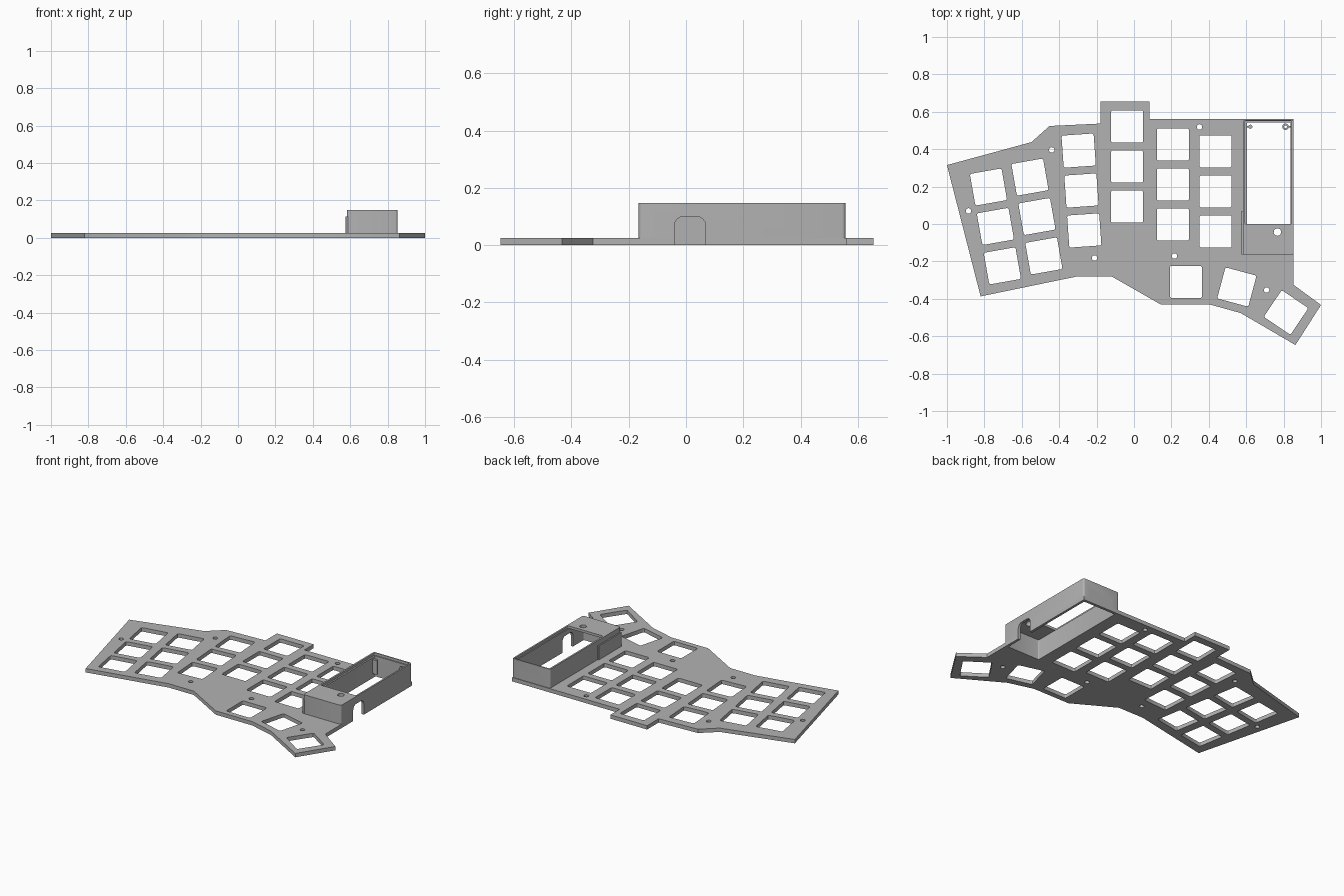
import bpy, bmesh
from math import radians, pi, cos, sin
from mathutils import Matrix, Vector

old = bpy.data.objects.get("Cube")
if old:
    bpy.data.objects.remove(old)

grey = bpy.data.materials.new("plain grey")
grey.use_nodes = True
colour = (0.45, 0.45, 0.45, 1)
grey.diffuse_color = colour
grey.node_tree.nodes["Principled BSDF"].inputs["Base Color"].default_value = colour

THICK, TOP, LIP = 0.025, 0.148, 0.132


def rounded(x0, x1, y0, y1, r=0.012, angle=0.0, steps=4):
    """Rounded rectangle loop, turned about its own middle."""
    mid = Vector(((x0 + x1) / 2, (y0 + y1) / 2))
    w, h = (x1 - x0) / 2 - r, (y1 - y0) / 2 - r
    turn = Matrix.Rotation(radians(angle), 2)
    loop = []
    for i, (sx, sy) in enumerate([(1, 1), (-1, 1), (-1, -1), (1, -1)]):
        for k in range(steps + 1):
            a = (i + k / steps) * pi / 2
            loop.append(mid + turn @ Vector((sx * w + r * cos(a), sy * h + r * sin(a))))
    return loop


def circle(x, y, r, n=20):
    return [Vector((x + r * cos(2 * pi * i / n), y + r * sin(2 * pi * i / n))) for i in range(n)]


def key_hole(x, y, angle=0.0, half=0.086):
    return rounded(x - half, x + half, y - half, y + half, 0.01, angle, 3)


def slab(name, loops, z0, z1, matrix=None):
    """Extrude an outline (first loop) with holes (other loops)."""
    bm = bmesh.new()
    edges = []
    for loop in loops:
        vs = [bm.verts.new((p[0], p[1], z0)) for p in loop]
        edges += [bm.edges.new((vs[i - 1], vs[i])) for i in range(len(vs))]
    bmesh.ops.triangle_fill(bm, edges=edges, use_beauty=True, normal=(0, 0, 1))
    side = bmesh.ops.extrude_face_region(bm, geom=bm.faces[:], use_keep_orig=True)
    moved = [g for g in side["geom"] if isinstance(g, bmesh.types.BMVert)]
    bmesh.ops.translate(bm, verts=moved, vec=(0, 0, z1 - z0))
    bmesh.ops.recalc_face_normals(bm, faces=bm.faces[:])
    if matrix:
        bm.transform(matrix)
    me = bpy.data.meshes.new(name)
    bm.to_mesh(me)
    bm.free()
    me.materials.append(grey)
    ob = bpy.data.objects.new(name, me)
    bpy.context.collection.objects.link(ob)
    return ob


# Plate outline, anticlockwise from the upper left corner
outline = [(-1, .315), (-.82, -.387), (-.302, -.28), (-.12, -.28), (.142, -.43),
           (.404, -.43), (.57, -.476), (.863, -.647), (1, -.433), (.853, -.325),
           (.853, .561), (.083, .561), (.083, .655), (-.18, .655), (-.18, .537),
           (-.452, .524), (-.548, .438)]

# Key columns: middle key x, y and tilt
holes = []
for x, y, tilt in [(-.741, -.013, 10), (-.519, .04, 10), (-.281, .179, 4),
                   (-.037, .307, 0), (.208, .211, 0), (.436, .174, 0)]:
    for row in (-1, 0, 1):
        d = row * 0.214
        holes.append(key_hole(x - d * sin(radians(tilt)), y + d * cos(radians(tilt)), tilt))

# Thumb keys
for x, y, tilt in [(.278, -.31, 0), (.55, -.337, -15), (.813, -.473, -34)]:
    holes.append(key_hole(x, y, tilt))

# Screw holes
for x, y in [(.35, .519), (-.44, .396), (-.885, .07), (-.211, -.182), (.216, -.171), (.709, -.353)]:
    holes.append(circle(x, y, .0145))

# Plate and controller housing
pocket = rounded(.604, .837, -.15, .543, .008)
plate = slab("key_plate", [outline] + holes + [pocket], 0, THICK)
shell = rounded(.583, .853, -.165, .557)
walls = slab("housing_walls", [shell, pocket], THICK, LIP)
rim = slab("housing_roof_and_rim",
           [shell, rounded(.594, .843, 0, .55, .006), circle(.767, -.043, .02)], LIP, TOP)
bulge = slab("housing_side_bulge", [rounded(.575, .59, -.165, .07, .004)], THICK, .115)

# Mounting posts in the back corners
slab("left_post", [circle(.622, .52, .011)], .03, .12)
slab("right_post", [circle(.81, .52, .017), circle(.81, .52, .008)], .03, .12)
for name, x0, x1 in [("left_post_rib", .603, .614), ("right_post_rib", .825, .839)]:
    slab(name, [rounded(x0, x1, .515, .525, .001)], .03, .12)

# Connector slot in the right wall and opening in the back wall
along_x = Matrix(((0, 0, 1, 0), (1, 0, 0, 0), (0, 1, 0, 0), (0, 0, 0, 1)))
along_y = Matrix(((1, 0, 0, 0), (0, 0, 1, 0), (0, 1, 0, 0), (0, 0, 0, 1)))
cutters = [slab("slot_cutter", [rounded(-.04, .068, -.1, .1, .03)], .82, .9, along_x),
           slab("back_cutter", [rounded(.635, .8, -.1, .085, .01)], .52, .6, along_y)]
for ob in (plate, walls):
    for cutter in cutters:
        mod = ob.modifiers.new("opening", "BOOLEAN")
        mod.operation, mod.solver, mod.object = "DIFFERENCE", "EXACT", cutter
        bpy.context.view_layer.objects.active = ob
        bpy.ops.object.modifier_apply(modifier=mod.name)
for cutter in cutters:
    bpy.data.objects.remove(cutter)

# Smooth the small rounded corners, keep real edges sharp
bpy.ops.object.select_all(action="DESELECT")
for ob in bpy.context.collection.objects:
    if ob.type == "MESH":
        ob.select_set(True)
bpy.context.view_layer.objects.active = plate
bpy.ops.object.shade_smooth_by_angle(angle=radians(30))
